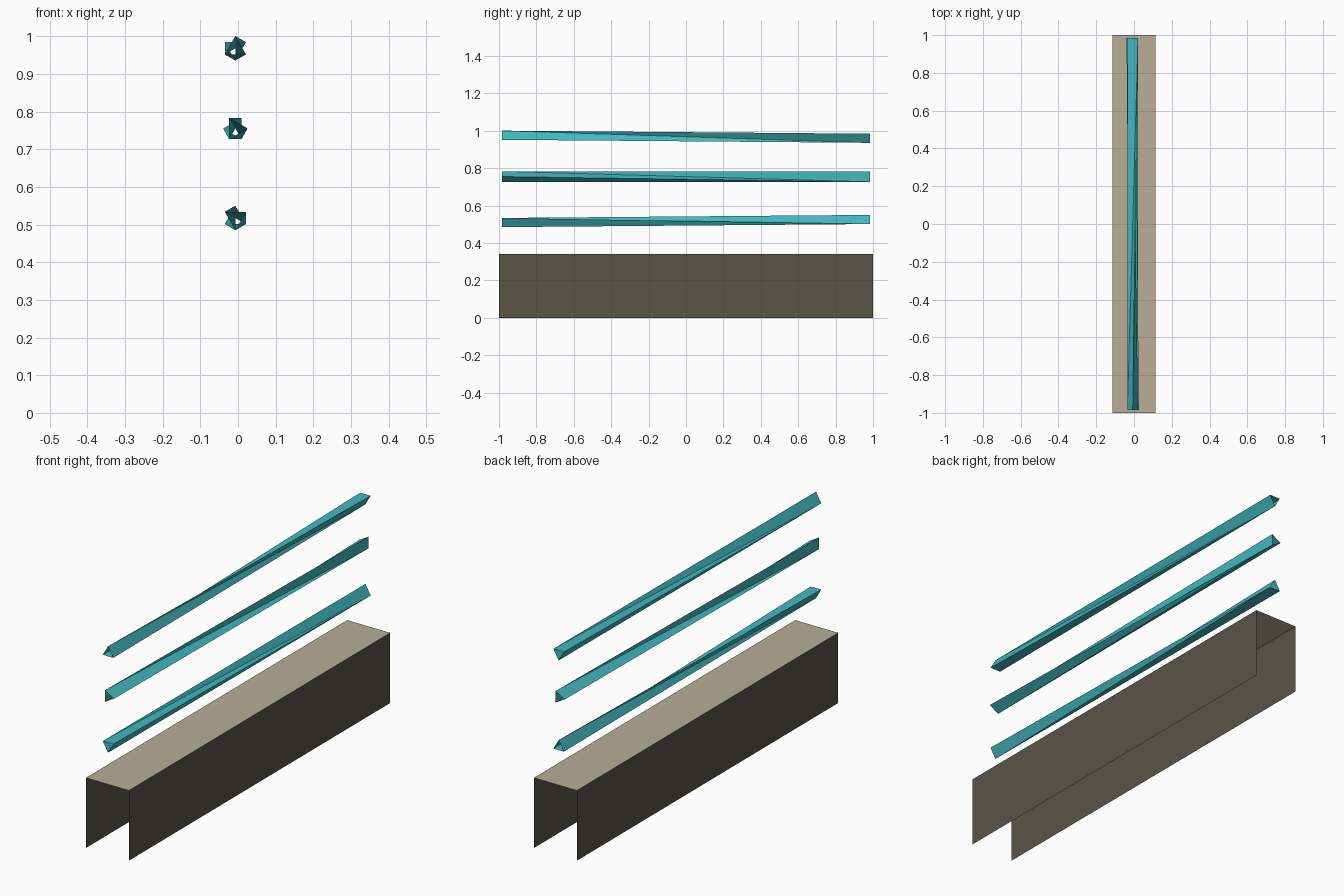
import bpy, bmesh, math
from mathutils import Matrix

if "Cube" in bpy.data.objects:
    bpy.data.objects.remove(bpy.data.objects["Cube"])

def material(name, rgb):
    m = bpy.data.materials.new(name)
    m.diffuse_color = (*rgb, 1)
    m.use_nodes = True
    m.node_tree.nodes["Principled BSDF"].inputs["Base Color"].default_value = m.diffuse_color
    return m

TAN = material("warm_grey", (0.48, 0.425, 0.31))
DARK = material("dark_warm_grey", (0.10, 0.09, 0.066))
TEAL = material("teal", (0.055, 0.48, 0.51))

def add_object(name, bm, *mats):
    me = bpy.data.meshes.new(name)
    bm.to_mesh(me)
    bm.free()
    for m in mats:
        me.materials.append(m)
    ob = bpy.data.objects.new(name, me)
    bpy.context.collection.objects.link(ob)
    return ob

# Base: thin open channel, light roof and two dark side walls, no ends or floor
W, H, L = 0.115, 0.34, 1.0
bm = bmesh.new()
profile = [(-W, 0), (-W, H), (W, H), (W, 0)]
front = [bm.verts.new((x, -L, z)) for x, z in profile]
back = [bm.verts.new((x, L, z)) for x, z in profile]
for i in range(3):
    f = bm.faces.new((front[i + 1], back[i + 1], back[i], front[i]))
    f.normal_update()
    f.material_index = 0 if abs(f.normal.z) > 0.5 else 1
add_object("channel_base", bm, TAN, DARK)

# Rods: open triangular tubes whose back end is twisted by 60 degrees
def twisted_rod(name, z, roll=0, turn=0, radius=0.0325, half=0.985):
    bm = bmesh.new()
    def ring(y, start):
        angles = [math.radians(start + roll - 120 * i) for i in range(3)]
        return [bm.verts.new((radius * math.cos(a), y, radius * math.sin(a))) for a in angles]
    a, b = ring(-half, 90), ring(half, 30)
    for i in range(3):
        j = (i + 1) % 3
        if i == 1:      # one side folds outward
            tris = [(a[i], a[j], b[i]), (a[j], b[j], b[i])]
        else:           # the other two fold inward
            tris = [(a[i], a[j], b[j]), (a[i], b[j], b[i])]
        for t in tris:
            bm.faces.new(t)
    bmesh.ops.transform(bm, verts=bm.verts,
                        matrix=Matrix.Translation((-0.007, 0, z)) @ Matrix.Rotation(math.radians(turn), 4, 'Z'))
    return add_object(name, bm, TEAL)

twisted_rod("upper_rod", 0.968)
twisted_rod("middle_rod", 0.755, roll=30)
twisted_rod("lower_rod", 0.5175, turn=180)
